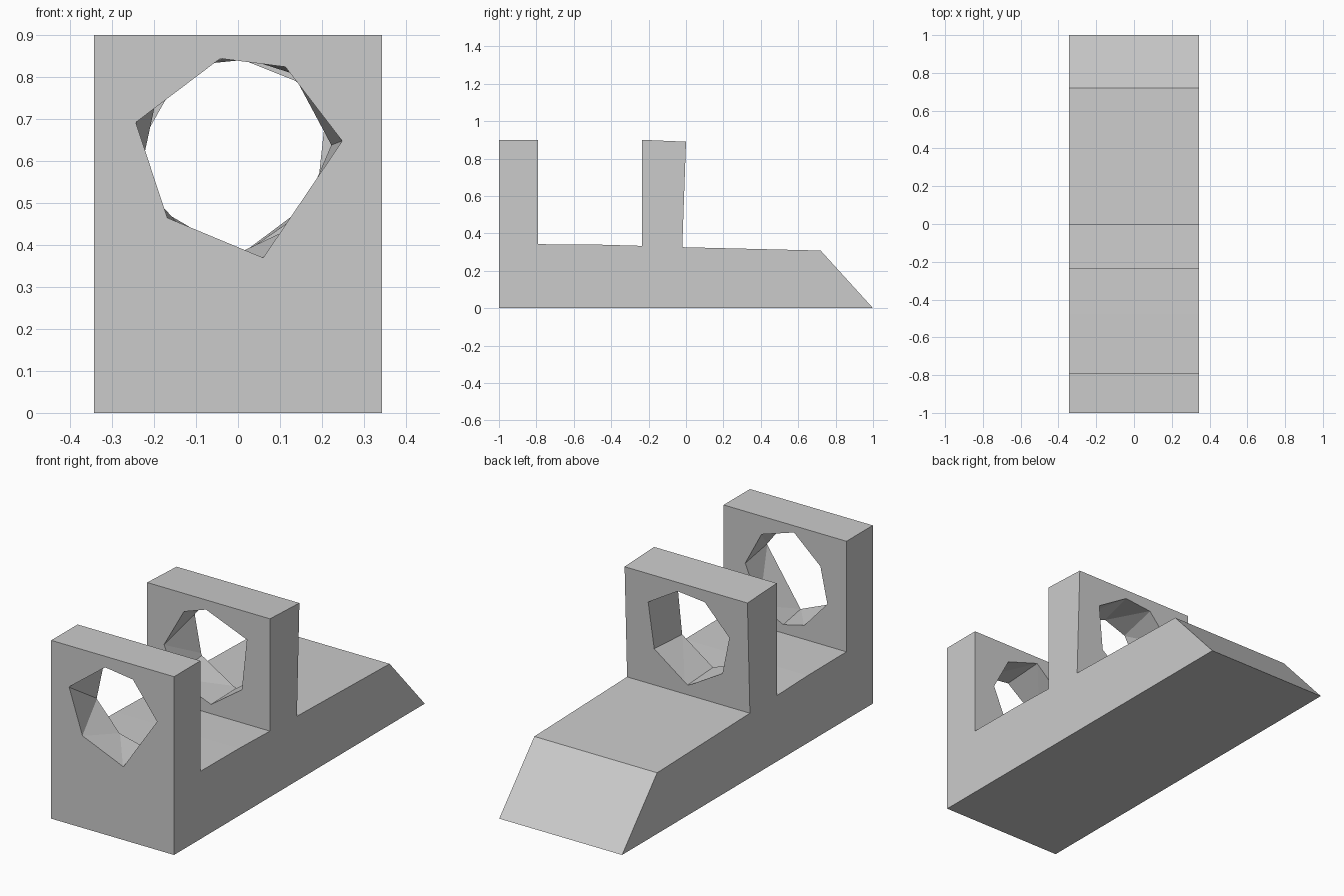
import bpy
import bmesh

if "Cube" in bpy.data.objects:
    bpy.data.objects.remove(bpy.data.objects["Cube"], do_unlink=True)

HALF_WIDTH = 0.343

grey = bpy.data.materials.new("plain_grey")
grey.use_nodes = True
colour = (0.6, 0.6, 0.6, 1)
grey.diffuse_color = colour
grey.node_tree.nodes["Principled BSDF"].inputs["Base Color"].default_value = colour


def add_object(name, bm):
    bmesh.ops.recalc_face_normals(bm, faces=bm.faces)
    mesh = bpy.data.meshes.new(name)
    bm.to_mesh(mesh)
    bm.free()
    mesh.materials.append(grey)
    obj = bpy.data.objects.new(name, mesh)
    bpy.context.collection.objects.link(obj)
    return obj


def extrude_profile(name, profile):
    """Extrude a (y, z) side profile across the full width."""
    bm = bmesh.new()
    face = bm.faces.new([bm.verts.new((-HALF_WIDTH, y, z)) for y, z in profile])
    result = bmesh.ops.extrude_face_region(bm, geom=[face])
    verts = [g for g in result["geom"] if isinstance(g, bmesh.types.BMVert)]
    bmesh.ops.translate(bm, verts=verts, vec=(2 * HALF_WIDTH, 0, 0))
    return add_object(name, bm)


def cut_hole(target, name, y_front, front_ring, y_back, back_ring):
    """Cut a faceted hole that changes from one (x, z) ring to another."""
    bm = bmesh.new()
    for y, ring in ((y_front, front_ring), (y_back, back_ring)):
        for x, z in ring:
            bm.verts.new((x, y, z))
    bmesh.ops.convex_hull(bm, input=bm.verts)
    cutter = add_object(name, bm)
    cutter.hide_render = True
    mod = target.modifiers.new(name, "BOOLEAN")
    mod.operation = "DIFFERENCE"
    mod.solver = "EXACT"
    mod.object = cutter
    bpy.context.view_layer.objects.active = target
    bpy.ops.object.modifier_apply(modifier=mod.name)
    bpy.data.objects.remove(cutter, do_unlink=True)


# Base with two upright plates and a sloped rear end
block = extrude_profile("bracket_block", [
    (-1, 0), (-1, 0.9), (-0.79, 0.9), (-0.79, 0.342), (-0.48, 0.34),
    (-0.235, 0.333), (-0.235, 0.9), (0, 0.89), (-0.02, 0.326),
    (0.72, 0.308), (1, 0)])

# Hole through the front plate
cut_hole(block, "front_hole",
         -1.003, [(-0.243, 0.692), (-0.042, 0.844), (0.113, 0.824),
                  (0.248, 0.648), (0.06, 0.37), (-0.168, 0.465)],
         -0.787, [(0.222, 0.638), (0.131, 0.808), (-0.05, 0.866), (-0.197, 0.735),
                  (-0.236, 0.554), (-0.108, 0.413), (0.009, 0.385), (0.14, 0.447)])

# Hole through the middle plate
cut_hole(block, "middle_hole",
         -0.238, [(-0.248, 0.612), (-0.137, 0.808), (-0.014, 0.851), (0.214, 0.76),
                  (0.186, 0.5), (0.014, 0.38), (-0.19, 0.46)],
         0.003, [(0.215, 0.743), (0.048, 0.844), (-0.103, 0.829), (-0.236, 0.684),
                 (-0.192, 0.49), (0.003, 0.376), (0.187, 0.513)])
